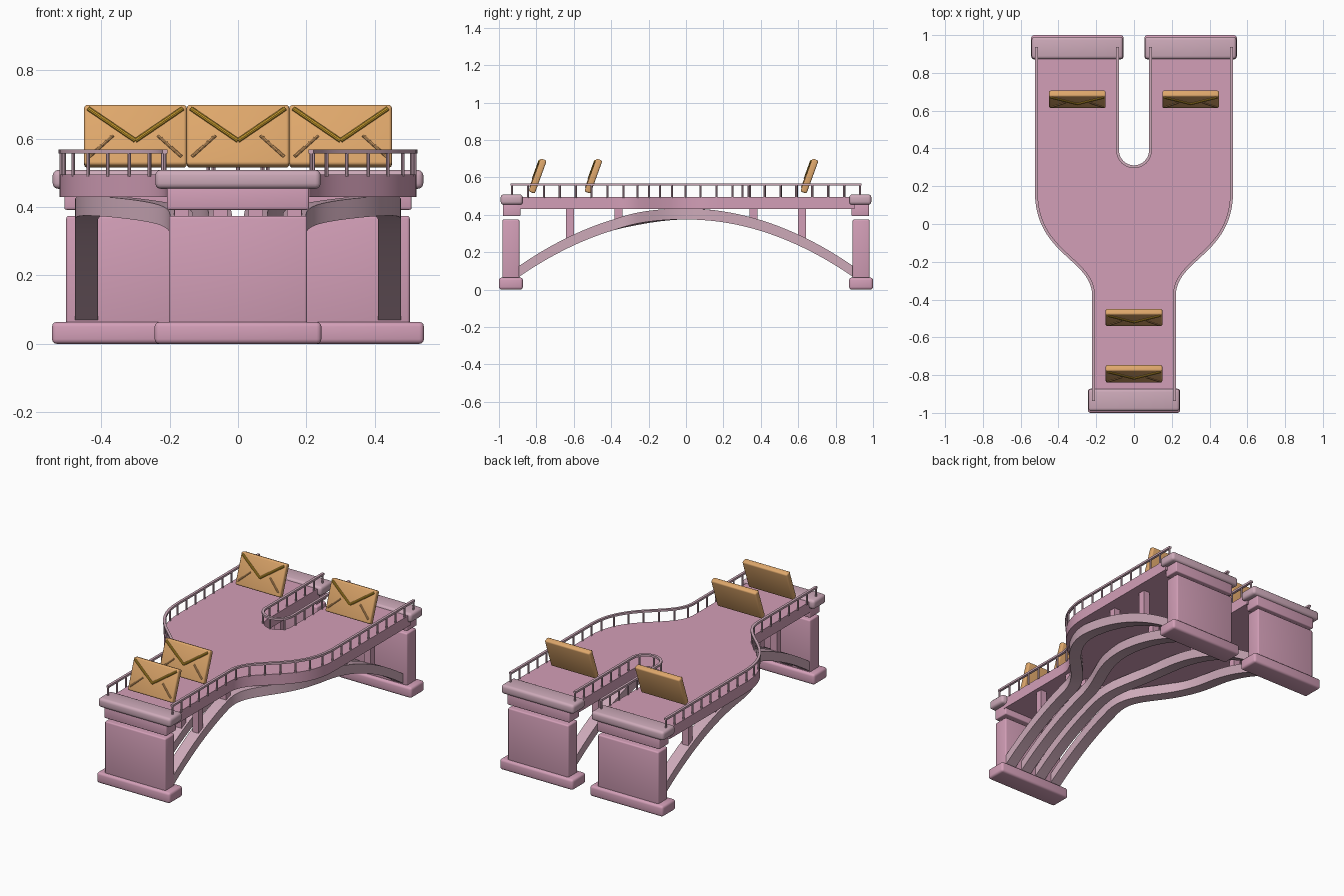
import bpy, bmesh, math
from mathutils import Matrix, Vector

if "Cube" in bpy.data.objects:
    bpy.data.objects.remove(bpy.data.objects["Cube"], do_unlink=True)


def material(name, rgb):
    m = bpy.data.materials.new(name)
    m.use_nodes = True
    m.diffuse_color = (*rgb, 1)
    m.node_tree.nodes["Principled BSDF"].inputs["Base Color"].default_value = (*rgb, 1)
    return m


PINK = material("rose pink", (0.65, 0.345, 0.475))
PALE = material("pale mauve", (0.61, 0.40, 0.485))
TAN = material("envelope tan", (0.73, 0.386, 0.147))
GOLD = material("flap gold", (0.61, 0.35, 0.03))

END = 0.932          # distance of the supports from the centre
DECK_LOW, DECK_TOP = 0.43, 0.495


def finish(bm, name, mat, matrix=None):
    bmesh.ops.recalc_face_normals(bm, faces=bm.faces)
    if matrix:
        bm.transform(matrix)
    mesh = bpy.data.meshes.new(name)
    bm.to_mesh(mesh)
    bm.free()
    mesh.materials.append(mat)
    ob = bpy.data.objects.new(name, mesh)
    bpy.context.collection.objects.link(ob)
    return ob


def add_box(bm, centre, size):
    m = Matrix.Translation(centre) @ Matrix.Diagonal((*size, 1))
    bmesh.ops.create_cube(bm, size=1, matrix=m)


def box(name, centre, size, mat, bevel=0.0, matrix=None):
    bm = bmesh.new()
    add_box(bm, centre, size)
    if bevel:
        bmesh.ops.bevel(bm, geom=bm.edges[:], offset=bevel, segments=3,
                        profile=0.5, affect='EDGES')
    return finish(bm, name, mat, matrix)


def flare(x_front, x_rear, end):
    """Plan line that swings from a narrow front to a wide rear."""
    y0, y1, y2, y3 = -0.38, -0.18, -0.16, 0.17
    pts = [Vector((x_front, -end + i * (end + y0) / 12)) for i in range(12)]
    for i in range(25):
        t = i / 24
        s = 1 - t
        x = x_front + (x_rear - x_front) * (3 * s * t * t + t ** 3)
        y = s ** 3 * y0 + 3 * s * s * t * y1 + 3 * s * t * t * y2 + t ** 3 * y3
        pts.append(Vector((x, y)))
    return pts + [Vector((x_rear, y3 + i * (end - y3) / 16)) for i in range(1, 17)]


def slot(radius, end):
    """U-shaped plan line around the gap between the two rear arms."""
    arc = [Vector((radius * math.cos(a), 0.39 - radius * math.sin(a)))
           for a in (math.pi * i / 20 for i in range(21))]
    return [Vector((radius, end))] + arc + [Vector((-radius, end))]


def mirror(pts):
    return [Vector((-p.x, p.y)) for p in pts]


def sweep(bm, pts, width, low, height):
    """Rectangular section along a plan line; low(y) gives the underside."""
    rings = []
    for i, p in enumerate(pts):
        d = (pts[min(i + 1, len(pts) - 1)] - pts[max(i - 1, 0)]).normalized()
        n = Vector((-d.y, d.x)) * width / 2
        z = low(p.y)
        rings.append([bm.verts.new((*q, h)) for q, h in
                      ((p - n, z), (p + n, z), (p + n, z + height), (p - n, z + height))])
    for a, b in zip(rings, rings[1:]):
        for k in range(4):
            bm.faces.new((a[k], a[k - 1], b[k - 1], b[k]))
    bm.faces.new(rings[0])
    bm.faces.new(rings[-1])


def spaced(pts, step):
    """Evenly spaced points along a plan line."""
    lengths = [(b - a).length for a, b in zip(pts, pts[1:])]
    count = round(sum(lengths) / step)
    step = (sum(lengths) - 0.012) / count
    out, target, run = [], 0.006, 0.0
    for a, b, length in zip(pts, pts[1:], lengths):
        while len(out) <= count and target <= run + length:
            out.append(a.lerp(b, (target - run) / length))
            target += step
        run += length
    return out


# Y-shaped deck
outer = flare(0.21, 0.522, 0.90)
outline = outer + slot(0.082, 0.90) + mirror(outer)[::-1]
bm = bmesh.new()
face = bm.faces.new([bm.verts.new((p.x, p.y, DECK_LOW)) for p in outline])
top = bmesh.ops.extrude_face_region(bm, geom=[face])["geom"]
bmesh.ops.translate(bm, vec=(0, 0, DECK_TOP - DECK_LOW),
                    verts=[v for v in top if isinstance(v, bmesh.types.BMVert)])
finish(bm, "deck", PINK)

# Three supports: base, pier, neck and cap
for name, x, y in (("front", 0, -END), ("rear_left", 0.3, END), ("rear_right", -0.3, END)):
    side = math.copysign(1, y)
    box(name + "_base", (x, side * 0.936, 0.032), (0.488, 0.128, 0.064), PINK, 0.014)
    box(name + "_pier", (x, side * 0.936, 0.212), (0.405, 0.09, 0.325), PINK, 0.008)
    box(name + "_neck", (x, side * END, 0.425), (0.415, 0.094, 0.066), PINK, 0.006)
    box(name + "_cap", (x, side * END, 0.481), (0.484, 0.118, 0.055), PALE, 0.016)


def arch(y):
    return 0.375 - 0.305 * (y / 0.89) ** 2


# Arched ribs with struts up to the deck
for name, x_front, x_rear in (("outer", 0.165, 0.443), ("inner", 0.052, 0.157)):
    path = flare(x_front, x_rear, 0.9)
    for side, pts in (("left", path), ("right", mirror(path))):
        bm = bmesh.new()
        sweep(bm, pts, 0.068, arch, 0.058)
        finish(bm, f"{side}_{name}_rib", PALE)
        bm = bmesh.new()
        for y in (-0.62, -0.36, 0.36, 0.62):
            x = min(pts, key=lambda p: abs(p.y - y)).x
            low = arch(y) + 0.03
            add_box(bm, (x, y, (low + 0.44) / 2), (0.042, 0.042, 0.44 - low))
        finish(bm, f"{side}_{name}_struts", PINK)

# Railings with evenly spaced posts
edge = flare(0.214, 0.517, 0.937)
for name, pts in (("left", edge), ("right", mirror(edge)), ("slot", slot(0.087, 0.937))):
    bm = bmesh.new()
    sweep(bm, pts, 0.015, lambda y: 0.556, 0.012)
    finish(bm, name + "_handrail", PALE)
    bm = bmesh.new()
    for p in spaced(pts, 0.085):
        bmesh.ops.create_cone(bm, cap_ends=True, segments=8, radius1=0.0055, radius2=0.0055,
                              depth=0.07, matrix=Matrix.Translation((p.x, p.y, 0.525)))
    finish(bm, name + "_railing_posts", PALE)


def bar(name, a, b, radius, mat, matrix):
    """Round bar between two points."""
    a, b = Vector(a), Vector(b)
    turn = (b - a).to_track_quat('Z', 'Y').to_matrix().to_4x4()
    bm = bmesh.new()
    bmesh.ops.create_cone(bm, cap_ends=True, segments=10, radius1=radius, radius2=radius,
                          depth=(b - a).length, matrix=Matrix.Translation((a + b) / 2) @ turn)
    finish(bm, name, mat, matrix)


# Tilted envelopes with a gold flap and lower seams
for i, (x, y) in enumerate(((0, -0.793), (0, -0.495), (0.3, 0.66), (-0.3, 0.66)), 1):
    place = Matrix.Translation((x, y, 0.607)) @ Matrix.Rotation(math.radians(-20), 4, 'X')
    box(f"envelope_{i}", (0, 0, 0), (0.3, 0.035, 0.188), TAN, 0.009, place)
    for side, s in (("left", 1), ("right", -1)):
        bar(f"envelope_{i}_{side}_flap", (s * 0.138, -0.018, 0.08), (0, -0.018, -0.02),
            0.007, GOLD, place)
        bar(f"envelope_{i}_{side}_seam", (s * 0.135, -0.017, -0.07), (s * 0.066, -0.017, -0.004),
            0.005, TAN, place)

# Smooth the rounded edges, keep corners crisp
bpy.ops.object.select_all(action='DESELECT')
for ob in bpy.context.scene.objects:
    if ob.type == 'MESH':
        ob.select_set(True)
        bpy.context.view_layer.objects.active = ob
bpy.ops.object.shade_smooth_by_angle(angle=math.radians(35))
